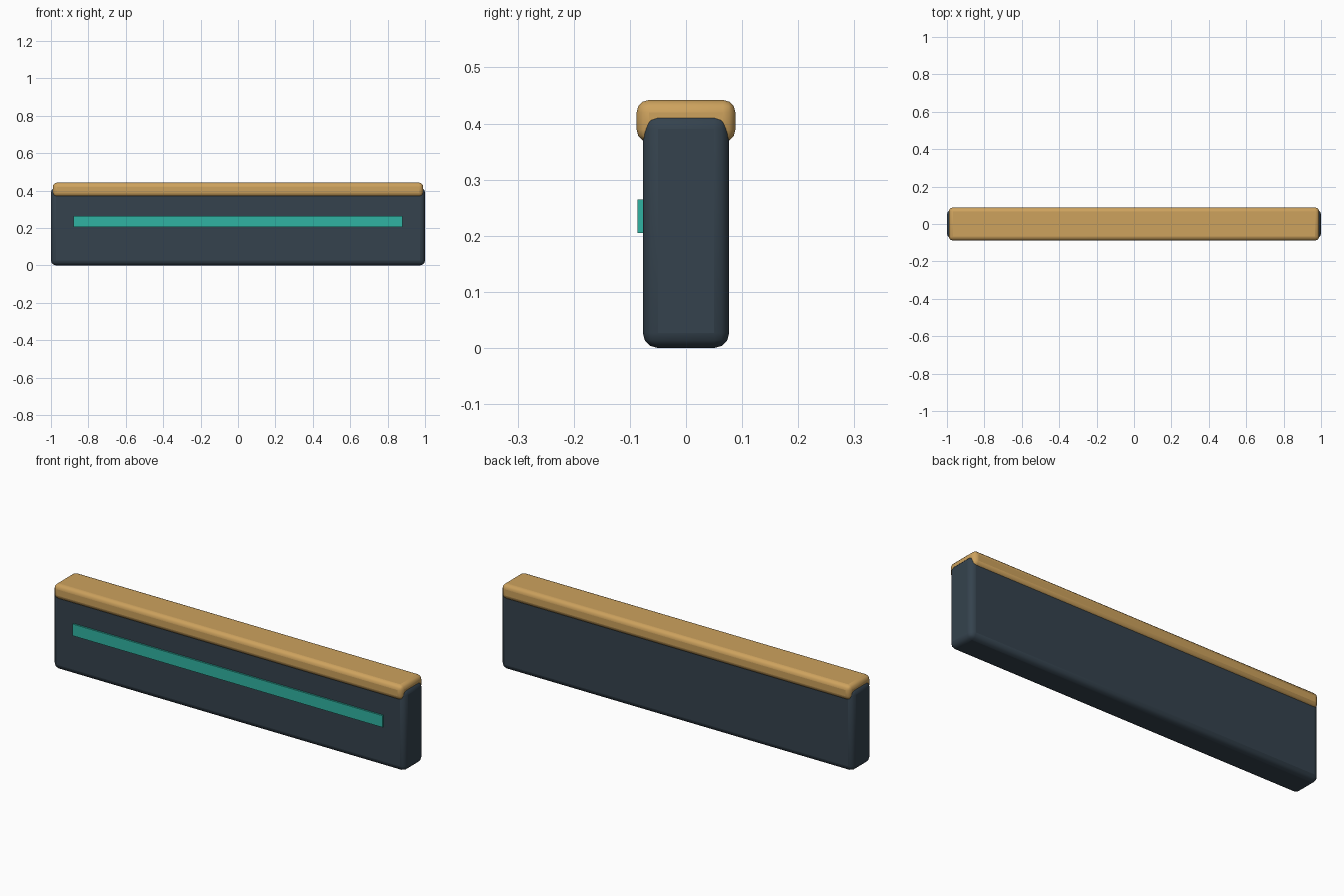
import bpy

if "Cube" in bpy.data.objects:
    bpy.data.objects.remove(bpy.data.objects["Cube"])


def material(name, color):
    m = bpy.data.materials.new(name)
    m.diffuse_color = (*color, 1)
    m.use_nodes = True
    m.node_tree.nodes["Principled BSDF"].inputs["Base Color"].default_value = m.diffuse_color
    return m


def block(name, lo, hi, mat, bevel=0.0):
    size = [b - a for a, b in zip(lo, hi)]
    mid = [(a + b) / 2 for a, b in zip(lo, hi)]
    bpy.ops.mesh.primitive_cube_add(size=1, location=mid)
    ob = bpy.context.object
    ob.name = name
    ob.scale = size
    bpy.ops.object.transform_apply(location=False, rotation=False, scale=True)
    ob.data.materials.append(mat)
    if bevel:
        mod = ob.modifiers.new("rounded_edges", 'BEVEL')
        mod.width = bevel
        mod.segments = 3
        bpy.ops.object.shade_smooth_by_angle()
    return ob


slate = material("slate", (0.035, 0.055, 0.075))
wood = material("tan", (0.61, 0.36, 0.11))
teal = material("teal", (0.03, 0.45, 0.36))

# Main wall slab
block("wall_body", (-1, -0.077, 0), (1, 0.077, 0.417), slate, 0.027)
# Rounded rail over the top edge
block("top_rail", (-0.99, -0.088, 0.367), (0.99, 0.088, 0.442), wood, 0.022)
# Raised strip on the front face
block("front_strip", (-0.88, -0.086, 0.205), (0.88, -0.07, 0.265), teal)
